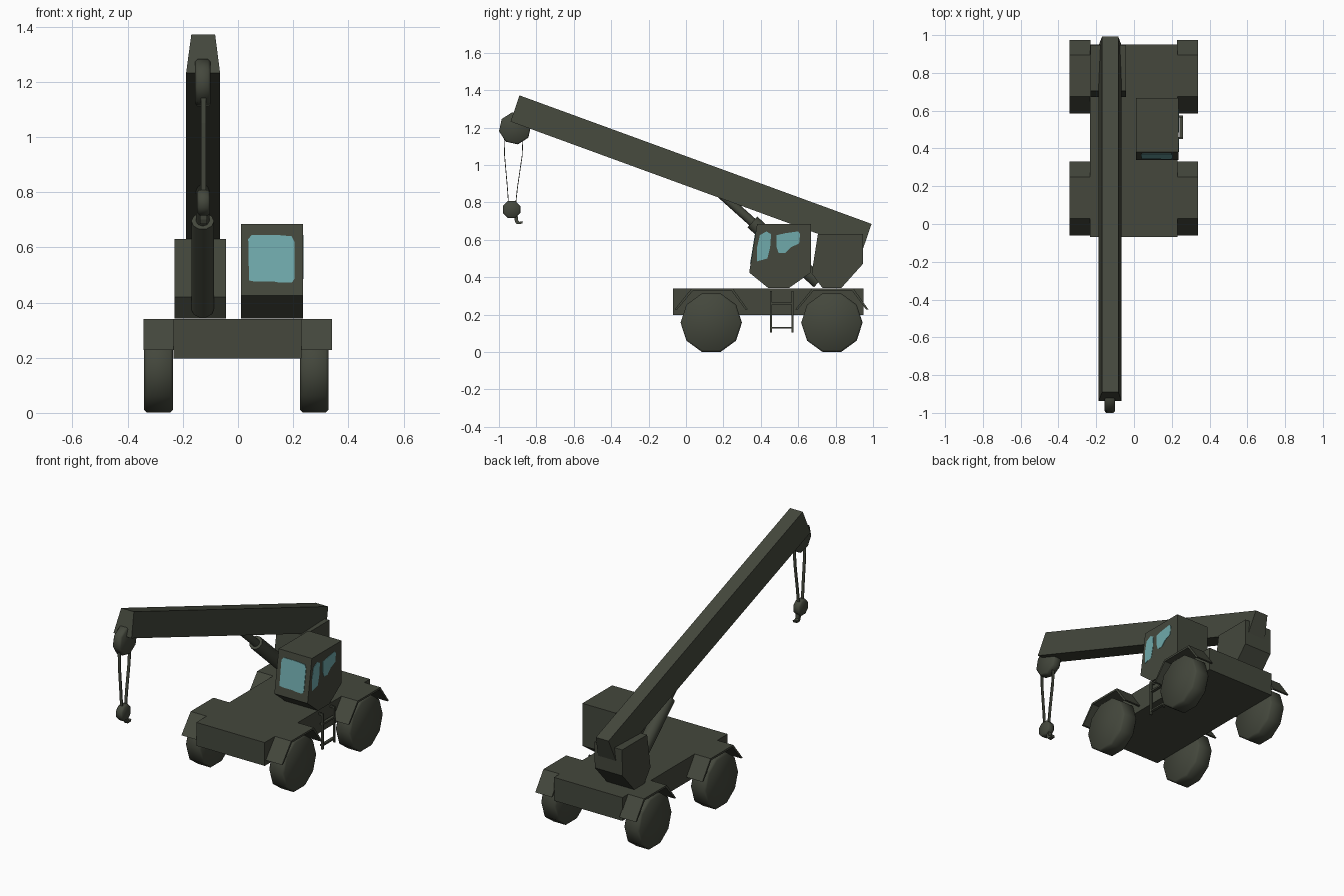
import bpy, bmesh, math
from mathutils import Vector as V

if "Cube" in bpy.data.objects:
    bpy.data.objects.remove(bpy.data.objects["Cube"])


def material(name, rgb):
    m = bpy.data.materials.new(name)
    m.diffuse_color = (*rgb, 1)
    m.use_nodes = True
    m.node_tree.nodes["Principled BSDF"].inputs["Base Color"].default_value = m.diffuse_color
    return m


OLIVE = material("dark olive paint", (0.058, 0.064, 0.046))
GLASS = material("pale teal glass", (0.16, 0.40, 0.41))


def finish(name, bm, mat, smooth=None, bevel=0):
    bmesh.ops.recalc_face_normals(bm, faces=bm.faces)
    if bevel:
        rim = [e for e in bm.edges if any(len(f.verts) > 4 for f in e.link_faces)]
        bmesh.ops.bevel(bm, geom=rim, offset=bevel, segments=1, affect='EDGES')
    if smooth:
        for f in bm.faces:
            f.smooth = True
        for e in bm.edges:
            e.smooth = e.calc_face_angle(0) < math.radians(smooth)
    me = bpy.data.meshes.new(name)
    bm.to_mesh(me)
    bm.free()
    me.materials.append(mat)
    ob = bpy.data.objects.new(name, me)
    bpy.context.collection.objects.link(ob)
    return ob


def extrude(name, pts, vec, mat=OLIVE):
    """Solid made by sweeping a flat polygon along a vector."""
    bm = bmesh.new()
    a = [bm.verts.new(p) for p in pts]
    b = [bm.verts.new(V(p) + V(vec)) for p in pts]
    bm.faces.new(a)
    bm.faces.new(b[::-1])
    n = len(a)
    for i in range(n):
        bm.faces.new((a[i], a[(i + 1) % n], b[(i + 1) % n], b[i]))
    return finish(name, bm, mat)


def side(name, yz, x0, x1, mat=OLIVE):
    """Side profile (y, z) swept across x."""
    return extrude(name, [(x0, y, z) for y, z in yz], (x1 - x0, 0, 0), mat)


def box(name, x0, x1, y0, y1, z0, z1):
    return side(name, [(y0, z0), (y1, z0), (y1, z1), (y0, z1)], x0, x1)


def cylinder(name, p, q, r, n, phase=0, bevel=0):
    p, q = V(p), V(q)
    d = (q - p).normalized()
    u = V((0, 1, 0)) if abs(d.x) > 0.9 else V((1, 0, 0))
    v = d.cross(u)
    bm = bmesh.new()
    ang = [math.radians(phase) + 2 * math.pi * i / n for i in range(n)]
    ring = [[bm.verts.new(c + r * (u * math.cos(t) + v * math.sin(t))) for t in ang] for c in (p, q)]
    bm.faces.new(ring[0])
    bm.faces.new(ring[1][::-1])
    for i in range(n):
        j = (i + 1) % n
        bm.faces.new((ring[0][i], ring[0][j], ring[1][j], ring[1][i]))
    return finish(name, bm, OLIVE, 46, bevel)


# Chassis
box("chassis", -0.234, 0.23, -0.07, 0.95, 0.197, 0.34)

# Wheels and folded sheet fenders
FENDER = [(-0.195, 0.228), (-0.105, 0.34), (0.115, 0.34), (0.195, 0.228),
          (0.182, 0.228), (0.108, 0.328), (-0.098, 0.328), (-0.182, 0.228)]
for end, yc in (("front", 0.135), ("rear", 0.78)):
    for s, x0, x1, f0, f1 in (("left", -0.34, -0.236, -0.342, -0.23),
                              ("right", 0.225, 0.328, 0.228, 0.34)):
        cylinder(f"{end}_{s}_wheel", (x0, yc, 0.157), (x1, yc, 0.157), 0.164, 10, bevel=0.01)
        side(f"{end}_{s}_fender", [(y + yc, z) for y, z in FENDER], f0, f1)

# Cab
side("cab", [(0.38, 0.685), (0.668, 0.685), (0.668, 0.425), (0.55, 0.342),
             (0.44, 0.342), (0.338, 0.425)], 0.01, 0.235)

# Cab windows: thin plates on the right side and the sloped front
side("side_window_front", [(0.38, 0.485), (0.435, 0.50), (0.45, 0.56), (0.455, 0.63),
                           (0.43, 0.645), (0.395, 0.625), (0.38, 0.56)], 0.234, 0.237, GLASS)
side("side_window_rear", [(0.485, 0.625), (0.53, 0.635), (0.60, 0.645), (0.61, 0.63),
                          (0.605, 0.58), (0.56, 0.56), (0.53, 0.53), (0.495, 0.53),
                          (0.485, 0.56)], 0.234, 0.237, GLASS)
outline = [(0.04, 0.48), (0.06, 0.476), (0.13, 0.476), (0.15, 0.472), (0.195, 0.472), (0.204, 0.485),
           (0.204, 0.62), (0.195, 0.64), (0.14, 0.645), (0.05, 0.645), (0.037, 0.63)]
extrude("windshield", [(x, 0.338 + (z - 0.425) * 0.1615, z) for x, z in outline],
        (0, -0.003, 0), GLASS)

# Ladder
for i, y in enumerate((0.45, 0.565)):
    box(f"ladder_rail_{i}", 0.248, 0.26, y, y + 0.01, 0.105, 0.325)
    box(f"ladder_bracket_{i}", 0.225, 0.26, y, y + 0.01, 0.313, 0.325)
for i, z in enumerate((0.125, 0.255)):
    box(f"ladder_rung_{i}", 0.242, 0.26, 0.45, 0.575, z, z + 0.01)

# Boom mount
side("boom_mount", [(0.705, 0.63), (0.947, 0.63), (0.945, 0.47), (0.83, 0.342),
                    (0.73, 0.342), (0.672, 0.42)], -0.23, -0.043)

# Boom: trapezoid section swept along its slope
extrude("boom", [(-0.169, -0.89, 1.372), (-0.083, -0.89, 1.372),
                 (-0.065, -0.938, 1.232), (-0.188, -0.938, 1.232)], (0, 1.882, -0.687))

# Lift cylinder
X = -0.128
cylinder("lift_barrel", (X, 0.71, 0.375), (X, 0.355, 0.695), 0.041, 10)
cylinder("lift_rod", (X, 0.36, 0.69), (X, 0.17, 0.86), 0.024, 8)

# Tip pulley, hook pulley and hook
cylinder("tip_pulley", (-0.155, -0.914, 1.196), (-0.1, -0.914, 1.196), 0.087, 8, 10, 0.008)
cylinder("hook_pulley", (-0.148, -0.932, 0.762), (-0.102, -0.932, 0.762), 0.05, 8, 22.5, 0.008)
side("hook", [(-0.92, 0.73), (-0.90, 0.73), (-0.898, 0.703), (-0.89, 0.696), (-0.872, 0.699),
              (-0.876, 0.686), (-0.907, 0.685), (-0.915, 0.70)], -0.137, -0.113)

# Two ribbon cables converging on the hook
for name, ys in (("front_cable", (-0.975, -0.972, -0.957, -0.95)),
                 ("rear_cable", (-0.873, -0.878, -0.903, -0.914))):
    path = list(zip(ys, (1.17, 1.05, 0.88, 0.78)))
    side(name, path + [(y + 0.004, z) for y, z in path[::-1]], -0.134, -0.116)
